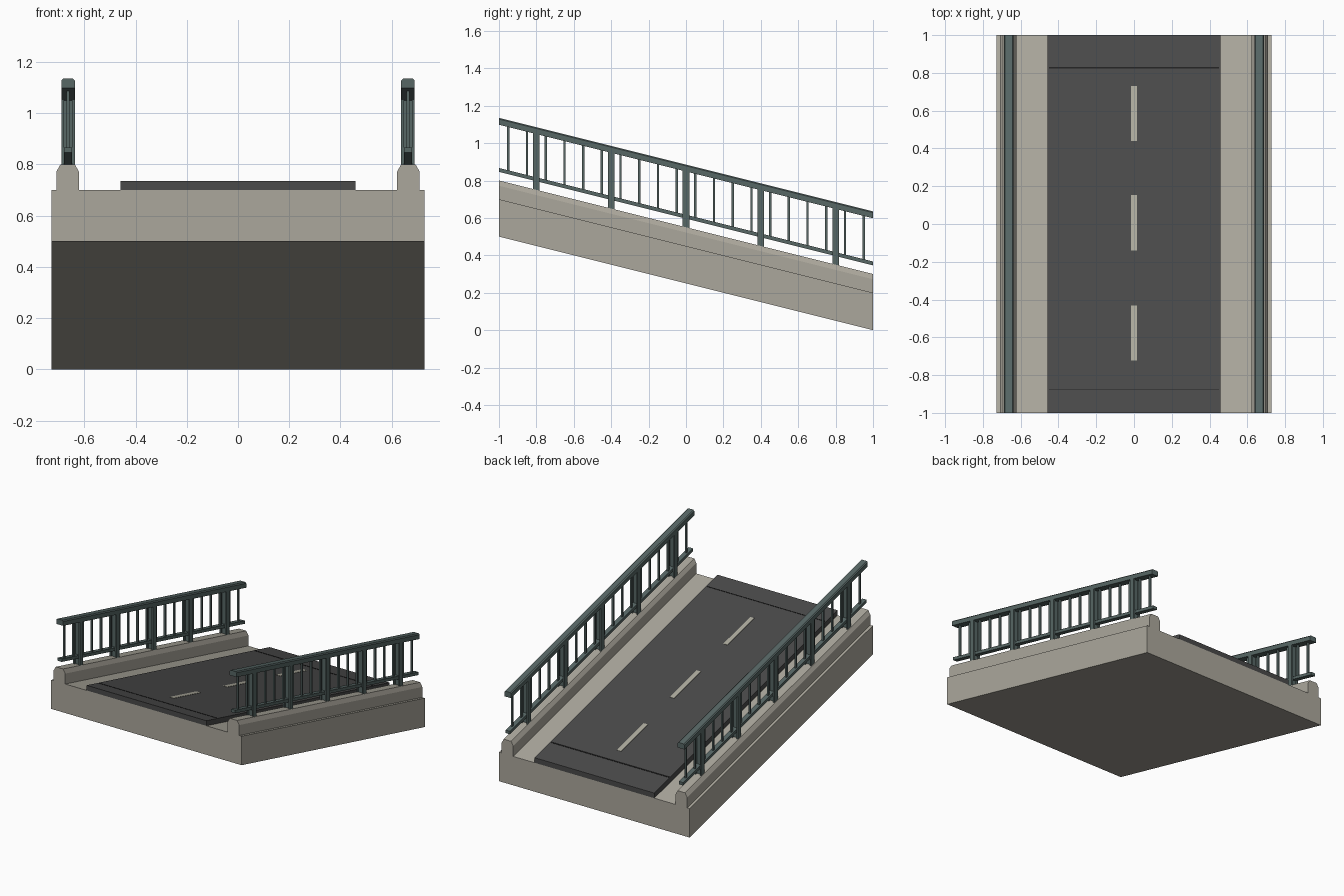
import bpy, bmesh

if "Cube" in bpy.data.objects:
    bpy.data.objects.remove(bpy.data.objects["Cube"])

SLOPE = -0.25          # rise per unit of y
BASE = 0.25            # underside height at y = 0


def material(name, rgb):
    m = bpy.data.materials.new(name)
    m.diffuse_color = (*rgb, 1)
    m.use_nodes = True
    m.node_tree.nodes["Principled BSDF"].inputs["Base Color"].default_value = m.diffuse_color
    return m


CONCRETE = material("concrete", (0.41, 0.39, 0.335))
ASPHALT = material("asphalt", (0.068, 0.068, 0.068))
PAINT = material("worn lane paint", (0.42, 0.41, 0.34))
STEEL = material("green grey steel", (0.095, 0.135, 0.13))
JOINT = material("dark joint", (0.015, 0.015, 0.015))


def sloped(name, mat, profile, spans):
    """Extrude an (x, height) profile along y, sheared to follow the ramp."""
    bm = bmesh.new()
    for y0, y1 in spans:
        a, b = [[bm.verts.new((x, y, BASE + SLOPE * y + h)) for x, h in profile]
                for y in (y0, y1)]
        n = len(profile)
        bm.faces.new(a)
        bm.faces.new(b[::-1])
        for i in range(n):
            j = (i + 1) % n
            bm.faces.new((a[j], a[i], b[i], b[j]))
    bmesh.ops.recalc_face_normals(bm, faces=bm.faces)
    me = bpy.data.meshes.new(name)
    bm.to_mesh(me)
    bm.free()
    me.materials.append(mat)
    ob = bpy.data.objects.new(name, me)
    bpy.context.collection.objects.link(ob)
    return ob


def rect(x0, x1, h0, h1):
    return [(x0, h0), (x1, h0), (x1, h1), (x0, h1)]


def around(centres, width):
    return [(c - width / 2, c + width / 2) for c in centres]


FULL = [(-1, 1)]

# Deck slab and road surface
sloped("deck_slab", CONCRETE, rect(-0.728, 0.728, 0, 0.2), FULL)
sloped("road_surface", ASPHALT, rect(-0.458, 0.458, 0.2, 0.235), FULL)

# Lane dashes and expansion joints
sloped("lane_dashes", PAINT, rect(-0.016, 0.016, 0.234, 0.237),
       around([-0.577, 0.006, 0.585], 0.293))
sloped("rear_joint", JOINT, rect(-0.45, 0.45, 0.234, 0.237), around([0.828], 0.009))
sloped("front_joint", JOINT, rect(-0.45, 0.45, 0.234, 0.237), around([-0.875], 0.004))

# Kerbs and railings on both sides
post_y = [-0.8, -0.4, 0, 0.4, 0.8]
bar_y = [-0.95 + 0.1 * i for i in range(20)]
C = 0.663
for side, s in (("left", -1), ("right", 1)):
    def part(name, mat, profile, spans):
        return sloped(f"{side}_{name}", mat, [(s * (C + x), h) for x, h in profile], spans)

    part("kerb", CONCRETE, [(-0.042, 0.199), (0.046, 0.199), (0.046, 0.272),
                            (0.03, 0.3), (-0.026, 0.3), (-0.042, 0.272)], FULL)
    part("top_rail", STEEL, [(-0.026, 0.598), (0.026, 0.598), (0.026, 0.628),
                             (0.019, 0.635), (-0.019, 0.635), (-0.026, 0.628)], FULL)
    part("bottom_rail", STEEL, rect(-0.016, 0.016, 0.346, 0.367), FULL)
    # posts: two flanges joined by a web
    part("post_outer_flanges", STEEL, rect(0.016, 0.026, 0.295, 0.6), around(post_y, 0.036))
    part("post_inner_flanges", STEEL, rect(-0.026, -0.016, 0.295, 0.6), around(post_y, 0.036))
    part("post_webs", STEEL, rect(-0.017, 0.017, 0.295, 0.6), around(post_y, 0.012))
    part("balusters", STEEL, rect(-0.006, 0.006, 0.36, 0.6), around(bar_y, 0.012))
